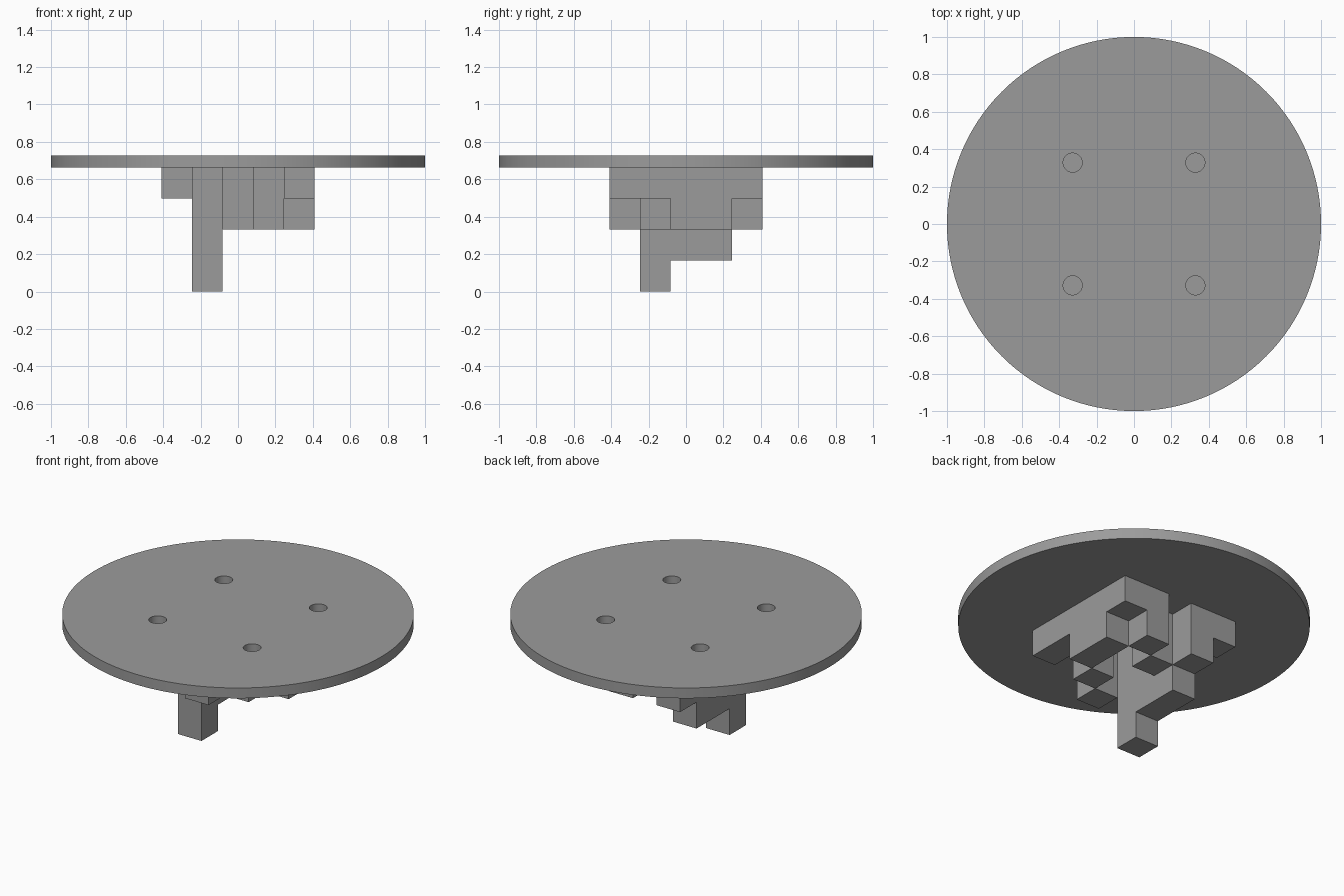
import bpy, bmesh, math
from mathutils import Vector

if "Cube" in bpy.data.objects:
    bpy.data.objects.remove(bpy.data.objects["Cube"])

STEP, RISE, TOP = 0.1636, 0.1655, 0.662   # block width, layer height, underside of disc
THICK = 0.065

grey = bpy.data.materials.new("plain_grey")
grey.diffuse_color = (0.33, 0.33, 0.33, 1)
grey.use_nodes = True
grey.node_tree.nodes["Principled BSDF"].inputs["Base Color"].default_value = grey.diffuse_color


def new_object(name, bm):
    mesh = bpy.data.meshes.new(name)
    bmesh.ops.recalc_face_normals(bm, faces=bm.faces)
    bm.to_mesh(mesh)
    bm.free()
    mesh.materials.append(grey)
    ob = bpy.data.objects.new(name, mesh)
    bpy.context.collection.objects.link(ob)
    return ob


def add_cylinder(bm, x, y, z0, z1, radius, sides):
    made = bmesh.ops.create_cone(bm, cap_ends=True, segments=sides, radius1=radius,
                                 radius2=radius, depth=z1 - z0)
    bmesh.ops.translate(bm, verts=made["verts"], vec=(x, y, (z0 + z1) / 2))


# Round top disc
bm = bmesh.new()
add_cylinder(bm, 0, 0, TOP, TOP + THICK, 1.0, 128)
disc = new_object("round_disc", bm)

# Four blind holes sunk into the upper face
bm = bmesh.new()
for x in (-0.328, 0.328):
    for y in (-0.328, 0.328):
        add_cylinder(bm, x, y, TOP + THICK - 0.05, TOP + THICK + 0.05, 0.051, 48)
cutter = new_object("hole_cutter", bm)
cutter.hide_render = True
cutter.hide_set(True)
cut = disc.modifiers.new("holes", "BOOLEAN")
cut.operation = "DIFFERENCE"
cut.solver = "EXACT"
cut.object = cutter
bpy.context.view_layer.objects.active = disc
disc.select_set(True)
bpy.ops.object.modifier_apply(modifier=cut.name)
bpy.ops.object.shade_smooth_by_angle(angle=math.radians(30))
bpy.data.objects.remove(cutter)

# Block cluster: layers from the disc downwards, each row runs from front to back
layers = [
    ["..#.#", ".#.##", ".#..#", ".##.#", "##.##"],
    ["..#..", ".#.#.", ".#..#", ".##.#", ".#.#."],
    [".....", ".#...", ".#...", ".#...", "....."],
    [".....", ".#...", ".....", ".....", "....."],
]
layers[0][0] = "..#.#"
filled = {(i, j, k) for k, rows in enumerate(layers)
          for j, row in enumerate(rows) for i, c in enumerate(row) if c == "#"}

# Only the outer faces of the cluster are made
bm = bmesh.new()
corners = {}


def corner(p):
    key = tuple(round(c * 2) for c in p)
    if key not in corners:
        corners[key] = bm.verts.new(((p[0] - 2) * STEP, (p[1] - 2) * STEP,
                                     TOP - (p[2] + 0.5) * RISE))
    return corners[key]


for cell in filled:
    for axis in range(3):
        for side in (-1, 1):
            n = Vector([side if a == axis else 0 for a in range(3)])
            if tuple(int(c) for c in Vector(cell) + n) in filled:
                continue
            u = Vector([0.5 if a == (axis + 1) % 3 else 0 for a in range(3)])
            v = Vector([0.5 if a == (axis + 2) % 3 else 0 for a in range(3)]) * side
            mid = Vector(cell) + n * 0.5
            # layers count downwards, so the winding is reversed
            bm.faces.new([corner(mid + d) for d in (-u + v, u + v, u - v, -u - v)])

mesh = bpy.data.meshes.new("block_cluster")
bm.to_mesh(mesh)
bm.free()
mesh.materials.append(grey)
bpy.context.collection.objects.link(bpy.data.objects.new("block_cluster", mesh))
